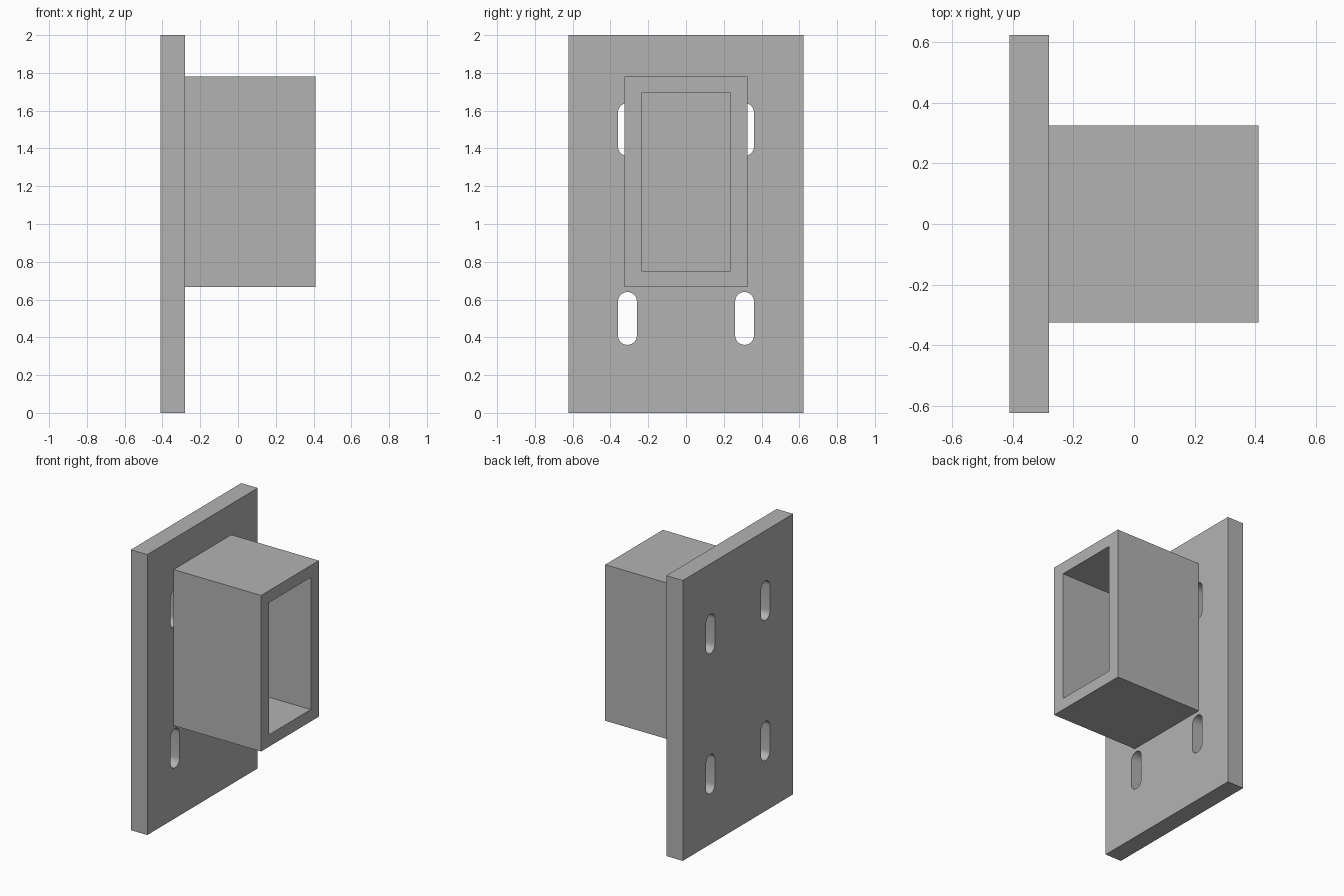
import bpy
import bmesh
from math import pi, cos, sin

if "Cube" in bpy.data.objects:
    bpy.data.objects.remove(bpy.data.objects["Cube"], do_unlink=True)

# Single plain grey
grey = bpy.data.materials.new("plain_grey")
grey.use_nodes = True
colour = (0.45, 0.45, 0.45, 1)
grey.diffuse_color = colour
grey.node_tree.nodes["Principled BSDF"].inputs["Base Color"].default_value = colour


def rectangle(half_width, low, high):
    return [(-half_width, low), (half_width, low), (half_width, high), (-half_width, high)]


def slot(y, z, radius, half_straight, steps=12):
    """Upright rounded slot outline centred on (y, z)."""
    points = []
    for start, side in ((0, 1), (pi, -1)):
        for i in range(steps + 1):
            a = start + pi * i / steps
            points.append((y + radius * cos(a), z + side * half_straight + radius * sin(a)))
    return points


def extruded_profile(name, loops, x_min, x_max):
    """Fill the outline (first loop) minus its holes and extrude it along x."""
    curve = bpy.data.curves.new(name, "CURVE")
    curve.dimensions = "2D"
    curve.fill_mode = "BOTH"
    curve.extrude = (x_max - x_min) / 2
    for loop in loops:
        spline = curve.splines.new("POLY")
        spline.points.add(len(loop) - 1)
        for point, (u, v) in zip(spline.points, loop):
            point.co = (u, v, 0, 1)
        spline.use_cyclic_u = True
    obj = bpy.data.objects.new(name, curve)
    bpy.context.collection.objects.link(obj)
    obj.location.x = (x_min + x_max) / 2
    obj.rotation_euler = (pi / 2, 0, pi / 2)
    bpy.ops.object.select_all(action="DESELECT")
    obj.select_set(True)
    bpy.context.view_layer.objects.active = obj
    bpy.ops.object.convert(target="MESH")
    obj = bpy.context.view_layer.objects.active
    obj.name = name

    # Weld the caps to the walls
    bm = bmesh.new()
    bm.from_mesh(obj.data)
    bmesh.ops.remove_doubles(bm, verts=bm.verts, dist=0.0001)
    bmesh.ops.recalc_face_normals(bm, faces=bm.faces)
    bm.to_mesh(obj.data)
    bm.free()
    obj.data.materials.clear()
    obj.data.materials.append(grey)
    bpy.ops.object.shade_smooth_by_angle(angle=pi / 6)
    return obj


# Mounting plate with four bolt slots
slots = [slot(y, z, 0.05, 0.09) for y in (-0.31, 0.31) for z in (0.5, 1.5)]
extruded_profile("mounting_plate", [rectangle(0.622, 0, 2)] + slots, -0.41, -0.28)

# Open rectangular tube standing out from the plate
extruded_profile("rectangular_tube",
                 [rectangle(0.325, 0.667, 1.78), rectangle(0.235, 0.752, 1.694)],
                 -0.28, 0.41)
